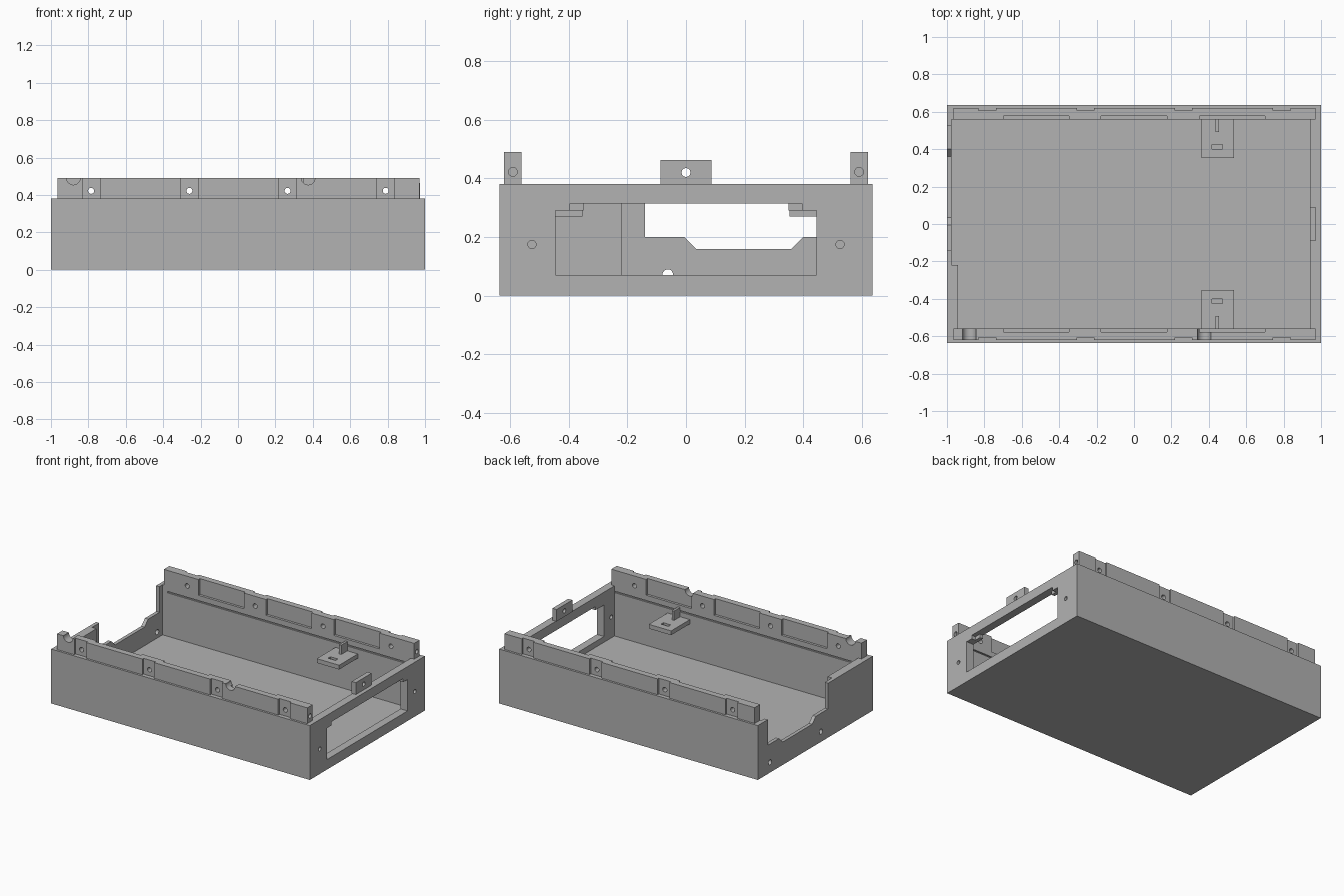
import bpy, bmesh, math
from mathutils import Matrix, Vector

if "Cube" in bpy.data.objects:
    bpy.data.objects.remove(bpy.data.objects["Cube"])

grey = bpy.data.materials.new("mid grey")
grey.diffuse_color = (0.448, 0.448, 0.448, 1)
grey.use_nodes = True
grey.node_tree.nodes["Principled BSDF"].inputs["Base Color"].default_value = grey.diffuse_color


def make(name, bm):
    bmesh.ops.recalc_face_normals(bm, faces=bm.faces)
    me = bpy.data.meshes.new(name)
    bm.to_mesh(me)
    bm.free()
    me.materials.append(grey)
    ob = bpy.data.objects.new(name, me)
    bpy.context.collection.objects.link(ob)
    return ob


def box(name, x0, x1, y0, y1, z0, z1):
    bm = bmesh.new()
    size = Matrix.Diagonal((x1 - x0, y1 - y0, z1 - z0, 1))
    mid = Matrix.Translation(((x0 + x1) / 2, (y0 + y1) / 2, (z0 + z1) / 2))
    bmesh.ops.create_cube(bm, size=1, matrix=mid @ size)
    return make(name, bm)


def prism(name, pts, x0, x1):
    """Extrude a (y, z) outline along x."""
    bm = bmesh.new()
    face = bm.faces.new([bm.verts.new((x0, y, z)) for y, z in pts])
    out = bmesh.ops.extrude_face_region(bm, geom=[face])["geom"]
    bmesh.ops.translate(bm, vec=(x1 - x0, 0, 0),
                        verts=[v for v in out if isinstance(v, bmesh.types.BMVert)])
    return make(name, bm)


def rod(name, centre, radius, length, axis):
    bm = bmesh.new()
    turn = Vector((0, 0, 1)).rotation_difference(Vector(axis)).to_matrix().to_4x4()
    bmesh.ops.create_cone(bm, cap_ends=True, segments=32, radius1=radius, radius2=radius,
                          depth=length, matrix=Matrix.Translation(centre) @ turn)
    return make(name, bm)


def cut(ob, *cutters):
    """Subtract each cutter and remove it."""
    for c in cutters:
        c.hide_render = True
        mod = ob.modifiers.new("cut", "BOOLEAN")
        mod.operation, mod.solver, mod.object = "DIFFERENCE", "EXACT", c
        bpy.context.view_layer.update()
        new = bpy.data.meshes.new_from_object(
            ob.evaluated_get(bpy.context.evaluated_depsgraph_get()))
        ob.modifiers.clear()
        ob.data = new
        bpy.data.objects.remove(c)


X, Y = (1, 0, 0), (0, 1, 0)

# Tray body: hollow box, thin left wall with a thicker front stretch
tray = box("tray", -1, 1, -0.635, 0.635, 0, 0.38)
cut(tray,
    box("cavity", -0.94, 0.945, -0.56, 0.56, 0.03, 0.6),
    box("left_relief", -0.975, -0.9, -0.22, 0.56, 0.03, 0.6))

# Stepped cut-out in the left wall, open at the top
cut(tray, prism("left_notch", [(-0.14, 0.6), (-0.14, 0.2), (-0.005, 0.2), (0.035, 0.16),
                               (0.36, 0.16), (0.4, 0.2), (0.525, 0.2), (0.525, 0.6)],
                -1.1, -0.95))
for y in (-0.062, 0.5):
    cut(tray, rod("left_hole", (-1, y, 0.072), 0.018, 0.2, X))


# Window in the right wall, narrower on the inner layer
def window(top_half):
    half = [(0.445, 0.07), (0.445, 0.29), (top_half, 0.29), (top_half, 0.315)]
    return half + [(-y, z) for y, z in reversed(half)]


cut(tray, prism("window_inner", window(0.35), 0.9, 1.1),
    prism("window_outer", window(0.395), 0.97, 1.1))
for s in (-1, 1):
    cut(tray, rod("right_hole", (0.97, s * 0.525, 0.175), 0.014, 0.2, X))
    # Fine groove along the inside of the long walls
    a, b = sorted((s * 0.55, s * 0.57))
    cut(tray, box("groove", -0.938, 0.943, a, b, 0.333, 0.343))

# Rails on the long walls
for s, side in ((-1, "front"), (1, "back")):
    def span(lo, hi):
        return sorted((s * lo, s * hi))

    rail = box(side + "_rail", -0.965, 0.97, *span(0.56, 0.62), 0.38, 0.49)
    for x in (-0.785, -0.26, 0.265, 0.79):
        cut(rail, box("outer_pad", x - 0.046, x + 0.046, *span(0.606, 0.7), 0.3, 0.6),
            rod("screw_hole", (x, s * 0.59, 0.422), 0.016, 0.3, Y))
    for x in (-0.523, 0, 0.525):
        cut(rail, box("inner_pad", x - 0.176, x + 0.176, *span(0.5, 0.577), 0.3, 0.6))
    cut(rail, rod("end_hole", (0.97, s * 0.59, 0.422), 0.015, 0.16, X))
    if s < 0:
        for x in (-0.88, 0.375):
            cut(rail, rod("cable_notch", (x, -0.59, 0.49), 0.036, 0.3, Y))

    # Slotted bracket with upright rib
    plate = box(side + "_bracket", 0.362, 0.535, *span(0.353, 0.562), 0.27, 0.30)
    cut(plate, box("slot", 0.416, 0.474, *span(0.4, 0.426), 0.2, 0.4))
    box(side + "_bracket_rib", 0.437, 0.454, *span(0.492, 0.562), 0.30, 0.365)

# Screw tab on the right wall
tab = box("right_tab", 0.94, 0.972, -0.087, 0.087, 0.38, 0.463)
cut(tab, rod("tab_hole", (0.955, 0, 0.42), 0.015, 0.3, X))

# Crisp edges, smooth bores
for ob in bpy.context.scene.objects:
    ob.select_set(True)
    bpy.context.view_layer.objects.active = ob
bpy.ops.object.shade_smooth_by_angle(angle=math.radians(25))
